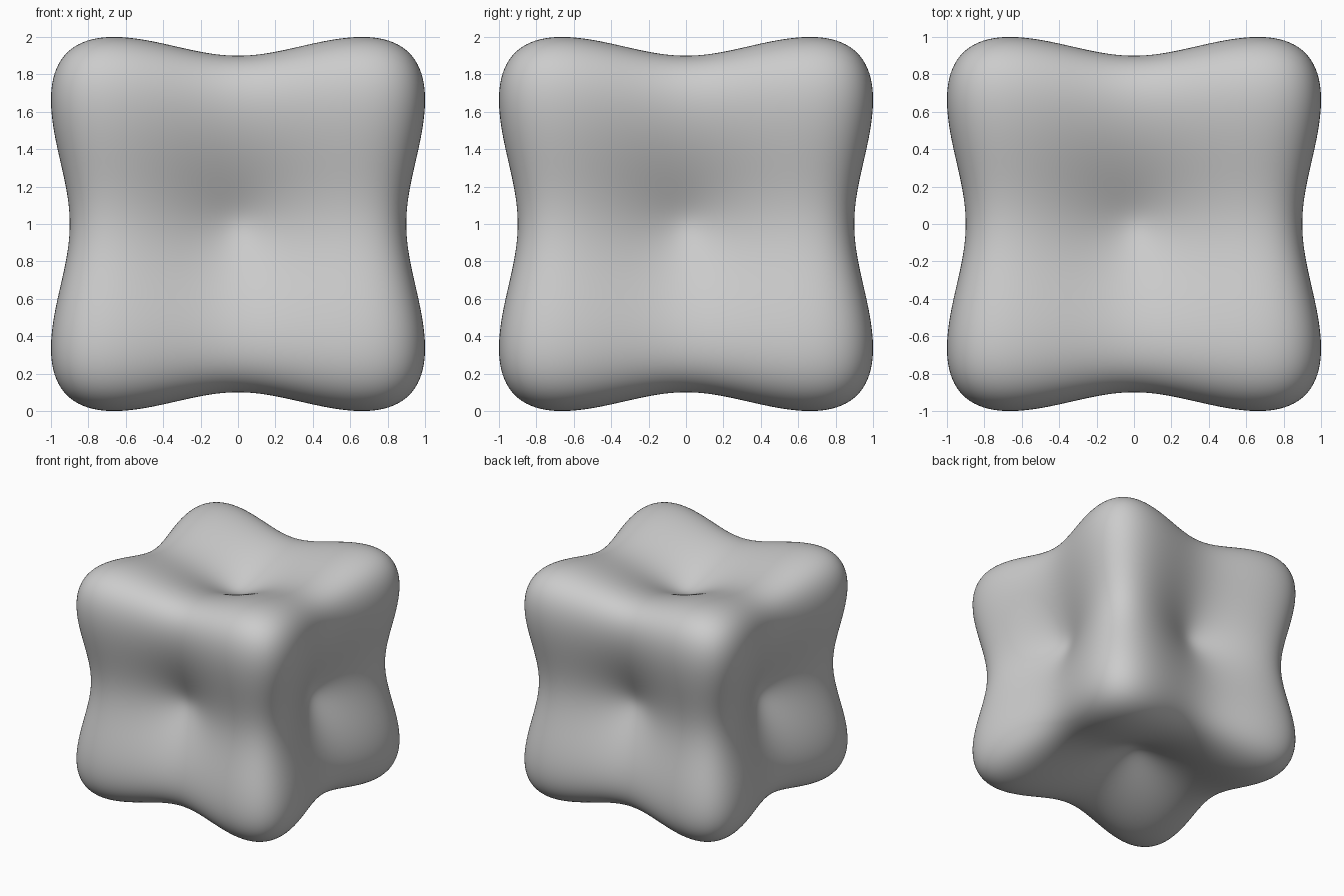
import bpy, bmesh, math

if "Cube" in bpy.data.objects:
    bpy.data.objects.remove(bpy.data.objects["Cube"])

# Quartic with cubic symmetry: sum(x^4) + K*r^4 - A*r^2 = C, a cube with dimpled faces
K = -0.04
U = 0.44                      # squared position of the silhouette peaks
A = 2 * K + (2 + 4 * K) * U   # puts the widest points at exactly 1
C = (1 + K) * (1 + 2 * U * U) + 2 * K * (2 * U + U * U) - A * (1 + 2 * U)


def radius(d):
    s = sum(v ** 4 for v in d) + K
    return math.sqrt((A + math.sqrt(max(0.0, A * A + 4 * C * s))) / (2 * s))


# Finely divided cube, each point pushed along its direction onto the surface
bm = bmesh.new()
bmesh.ops.create_cube(bm, size=2)
bmesh.ops.subdivide_edges(bm, edges=bm.edges[:], cuts=79, use_grid_fill=True)
for v in bm.verts:
    d = v.co.copy()
    for i in range(3):
        d[i] = math.tan(d[i] * math.pi / 4)   # even angular spacing
    d.normalize()
    v.co = d * radius(d)
    v.co.z += 1
for f in bm.faces:
    f.smooth = True
bmesh.ops.recalc_face_normals(bm, faces=bm.faces[:])

mesh = bpy.data.meshes.new("dimpled_cube")
bm.to_mesh(mesh)
bm.free()
obj = bpy.data.objects.new("dimpled_cube", mesh)
bpy.context.collection.objects.link(obj)
